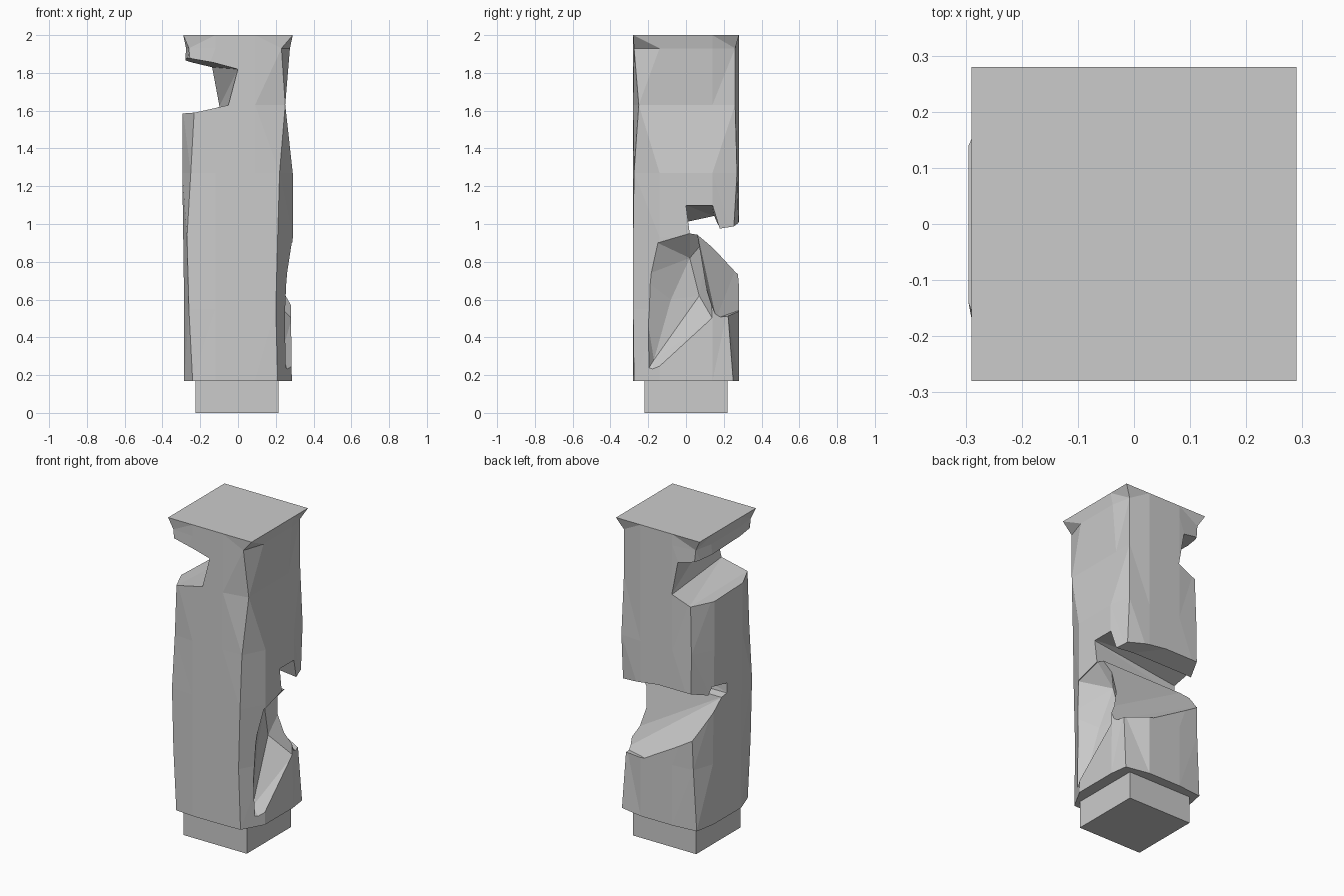
import bpy, bmesh

if "Cube" in bpy.data.objects:
    bpy.data.objects.remove(bpy.data.objects["Cube"])


def make_object(name, bm):
    bmesh.ops.recalc_face_normals(bm, faces=bm.faces[:])
    mesh = bpy.data.meshes.new(name)
    bm.to_mesh(mesh)
    bm.free()
    ob = bpy.data.objects.new(name, mesh)
    bpy.context.collection.objects.link(ob)
    return ob


def hull(name, pts):
    bm = bmesh.new()
    for p in pts:
        bm.verts.new(p)
    res = bmesh.ops.convex_hull(bm, input=bm.verts[:])
    junk = {g for g in res["geom_interior"] + res["geom_unused"]
            if isinstance(g, bmesh.types.BMVert)}
    bmesh.ops.delete(bm, geom=list(junk), context='VERTS')
    return make_object(name, bm)


def cut(target, cutter):
    cutter.hide_render = True
    mod = target.modifiers.new("cut", 'BOOLEAN')
    mod.operation = 'DIFFERENCE'
    mod.solver = 'EXACT'
    mod.object = cutter
    bpy.context.view_layer.objects.active = target
    bpy.ops.object.modifier_apply(modifier=mod.name)
    bpy.data.objects.remove(cutter, do_unlink=True)


# Weathered shaft: rings of four worn corners plus two points per side
# z, left x, right x, corner x/y: front-left, front-right, back-right, back-left
rings = [
    (0.17, -.285, .285, (-.24, -.27), (.21, -.275), (.27, .25), (-.26, .265)),
    (0.55, -.285, .280, (-.26, -.27), (.20, -.28), (.26, .22), (-.24, .27)),
    (0.93, -.290, .290, (-.27, -.27), (.21, -.28), (.26, .25), (-.23, .28)),
    (1.27, -.295, .290, (-.25, -.27), (.22, -.275), (.26, .27), (-.23, .275)),
    (1.63, -.295, .250, (-.23, -.28), (.25, -.25), (.25, .26), (-.22, .27)),
    (1.93, -.275, .275, (-.26, -.27), (.23, -.275), (.25, .26), (-.25, .26)),
    (2.00, -.290, .290, (-.29, -.28), (.29, -.28), (.29, .28), (-.29, .28)),
]
bm = bmesh.new()
loops = []
for z, xl, xr, fl, fr, br, bl in rings:
    pts = [fl, (-.12, -.28), (.09, -.28), fr, (xr, -.14), (xr, .14),
           br, (.12, .28), (-.10, .28), bl, (xl, .14), (xl, -.14)]
    loops.append([bm.verts.new((x, y, z)) for x, y in pts])
for a, b in zip(loops, loops[1:]):
    for i in range(12):
        j = (i + 1) % 12
        bm.faces.new((a[i], a[j], b[j], b[i]))
bm.faces.new(loops[0][::-1])
bm.faces.new(loops[-1])
bmesh.ops.triangulate(bm, faces=bm.faces[:])
shaft = make_object("pillar_shaft", bm)

# Upper notch through the left side
front = [(-.5, 1.59), (-.23, 1.59), (-.05, 1.63), (0, 1.82), (-.13, 1.855),
         (-.27, 1.88), (-.5, 1.90)]
back = [(-.5, 1.57), (-.22, 1.57), (-.10, 1.62), (-.14, 1.83), (-.27, 1.86),
        (-.5, 1.88)]
cut(shaft, hull("upper_notch", [(x, -.29, z) for x, z in front]
                + [(x, .29, z) for x, z in back]))

# Narrow inner crack of the rear break
right = [(0, 1.1), (.14, 1.1), (.02, .95), (.14, .93), (.18, .97)]
left = [(.01, 1.01), (.15, 1.04), (.01, .95), (.14, .93), (.18, .97)]
cut(shaft, hull("rear_crack", [(.31, y, z) for y, z in right]
                + [(-.31, y, z) for y, z in left]))

# Wide wedge missing from the back, deeper towards the right
right = [(.06, .955), (.17, .97), (.5, 1.01), (.12, .60), (.16, .50), (.5, .52)]
left = [(.06, .955), (.17, .97), (.5, 1.10), (.14, .94), (.27, .78), (.5, .62)]
cut(shaft, hull("rear_wedge", [(.31, y, z) for y, z in right]
                + [(-.31, y, z) for y, z in left]))

# Long chip on the lower right face
rim = [(-.24, .72), (-.15, .90), (.02, .95), (.13, .95), (.14, .50),
       (0, .38), (-.18, .21), (-.22, .20)]
valley = [(.17, .02, .82), (.16, .07, .62), (.19, -.08, .60), (.22, -.17, .28)]
cut(shaft, hull("side_chip", [(x, y, z) for x in (.285, .5) for y, z in rim]
                + valley))

# Square plug under the shaft
bm = bmesh.new()
bmesh.ops.create_cube(bm, size=1)
for v in bm.verts:
    v.co = (v.co.x * .44 - .005, v.co.y * .44, (v.co.z + .5) * .175)
make_object("base_plug", bm)
